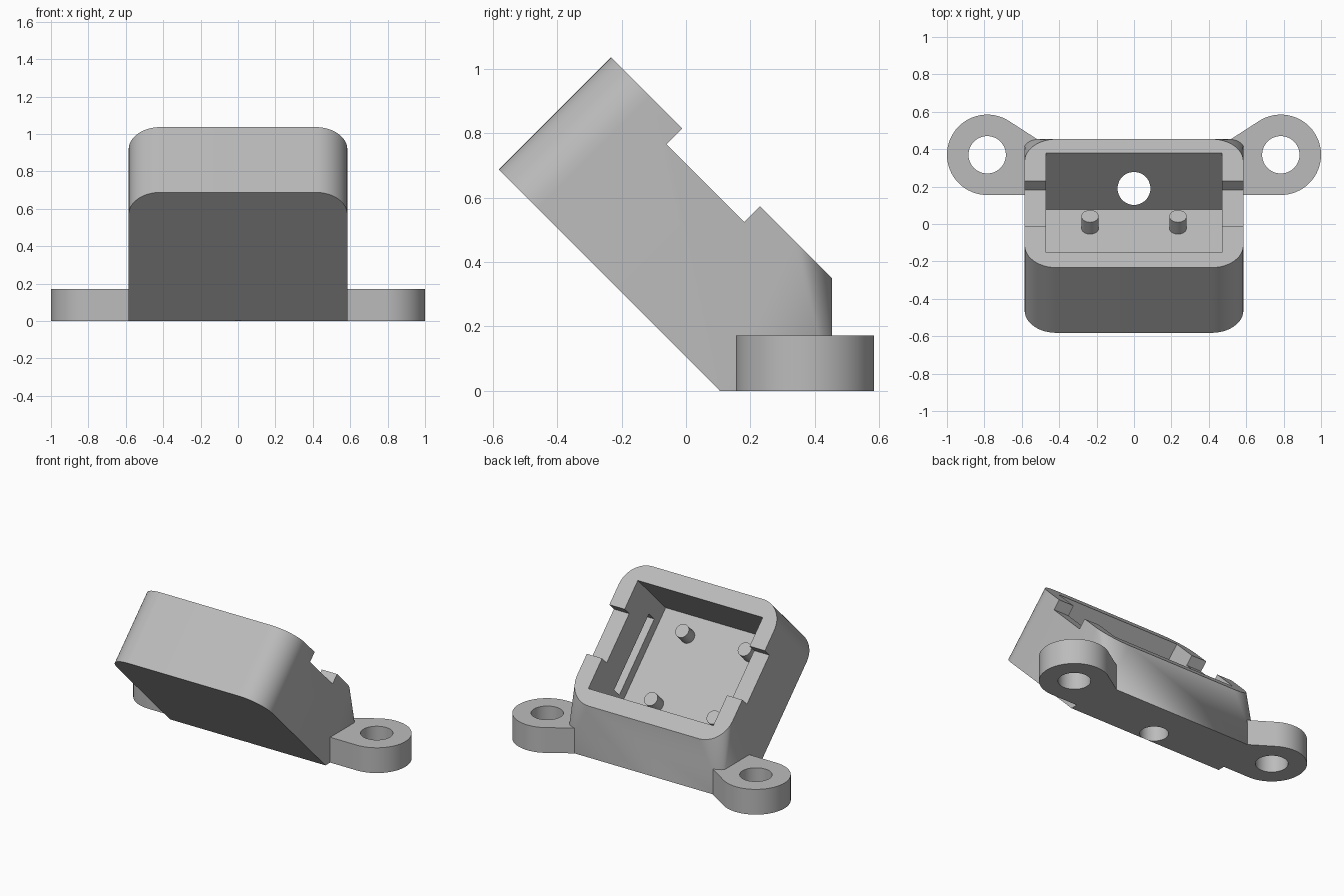
import bpy, bmesh, math
from mathutils import Matrix, Vector

cube = bpy.data.objects.get("Cube")
if cube:
    bpy.data.objects.remove(cube, do_unlink=True)

# One grey plastic colour for the whole housing
GREY = (0.5, 0.5, 0.5, 1)
grey = bpy.data.materials.new("grey plastic")
grey.use_nodes = True
grey.diffuse_color = GREY
grey.node_tree.nodes["Principled BSDF"].inputs["Base Color"].default_value = GREY

# Tilted frame: x stays, y runs down the open face, z points out of it
TILT = Matrix.Rotation(math.radians(-45), 4, 'X')
HALF_W, RADIUS = 0.585, 0.17
TOP_U, LOW_U = -0.898, 0.074
BACK_W, FACE_W = 0.075, 0.568
MID_U = (TOP_U + LOW_U) / 2


def finish(name, bm):
    bmesh.ops.recalc_face_normals(bm, faces=bm.faces[:])
    mesh = bpy.data.meshes.new(name)
    bm.to_mesh(mesh)
    bm.free()
    obj = bpy.data.objects.new(name, mesh)
    bpy.context.collection.objects.link(obj)
    mesh.materials.append(grey)
    return obj


def hull(name, points):
    bm = bmesh.new()
    for p in points:
        bm.verts.new(p)
    res = bmesh.ops.convex_hull(bm, input=bm.verts[:])
    inside = {g for g in res["geom_interior"] if isinstance(g, bmesh.types.BMVert)}
    bmesh.ops.delete(bm, geom=list(inside), context='VERTS')
    bmesh.ops.dissolve_limit(bm, angle_limit=0.005, verts=bm.verts[:], edges=bm.edges[:])
    return finish(name, bm)


def box(name, x, u, w):
    return hull(name, [TILT @ Vector((a, b, c)) for a in x for b in u for c in w])


def cylinder(name, centre, radius, depth, frame=Matrix()):
    bm = bmesh.new()
    bmesh.ops.create_cone(bm, cap_ends=True, segments=48, radius1=radius, radius2=radius,
                          depth=depth, matrix=frame @ Matrix.Translation(centre))
    return finish(name, bm)


def activate(obj):
    bpy.ops.object.select_all(action='DESELECT')
    obj.select_set(True)
    bpy.context.view_layer.objects.active = obj


def cut(obj, cutter):
    activate(obj)
    mod = obj.modifiers.new("cut", 'BOOLEAN')
    mod.operation, mod.solver, mod.object = 'DIFFERENCE', 'EXACT', cutter
    bpy.ops.object.modifier_apply(modifier=mod.name)
    bpy.data.objects.remove(cutter, do_unlink=True)


def smooth(obj):
    activate(obj)
    bpy.ops.object.shade_smooth_by_angle(angle=math.radians(25))


# Housing: rounded tilted block blended into a square foot
points = []
for sx in (-1, 1):
    for su, end in ((-1, TOP_U), (1, LOW_U)):
        for i in range(13):
            a = math.pi / 2 * i / 12
            x = sx * (HALF_W - RADIUS + RADIUS * math.cos(a))
            u = end + su * RADIUS * (math.sin(a) - 1)
            points += [TILT @ Vector((x, u, w)) for w in (BACK_W, FACE_W)]
    points += [Vector((sx * HALF_W, y, 0)) for y in (0.105, 0.455)]
housing = hull("housing", points)

# Cavity, side notches, inner side slots and the vertical cable hole
cut(housing, box("cavity_cutter", (-0.47, 0.47), (-0.785, -0.033), (0.144, 0.8)))
cut(housing, box("notch_cutter", (-0.8, 0.8), (-0.585, -0.243), (0.499, 0.8)))
cut(housing, box("slot_cutter", (-0.53, 0.53), (MID_U - 0.265, MID_U + 0.265), (0.21, 0.29)))
cut(housing, cylinder("cable_hole_cutter", (0, 0.19, 0.15), 0.088, 0.7))
smooth(housing)

# Mounting ears with screw holes
for side, s in (("left", 1), ("right", -1)):
    outline = [(0.785 + 0.215 * math.cos(2 * math.pi * i / 64),
                0.37 + 0.215 * math.sin(2 * math.pi * i / 64)) for i in range(64)]
    outline += [(0.52, 0.155), (0.52, 0.455)]
    ear = hull(side + "_mounting_ear", [(s * x, y, z) for x, y in outline for z in (0, 0.172)])
    cut(ear, cylinder("screw_hole_cutter", (s * 0.785, 0.37, 0.08), 0.1, 0.5))
    smooth(ear)

    # Board support pegs on the cavity floor
    for level, offset in (("upper", -0.237), ("lower", 0.237)):
        peg = cylinder(f"{level}_{side}_peg", (s * 0.235, MID_U + offset, 0.184),
                       0.046, 0.1, TILT)
        smooth(peg)
